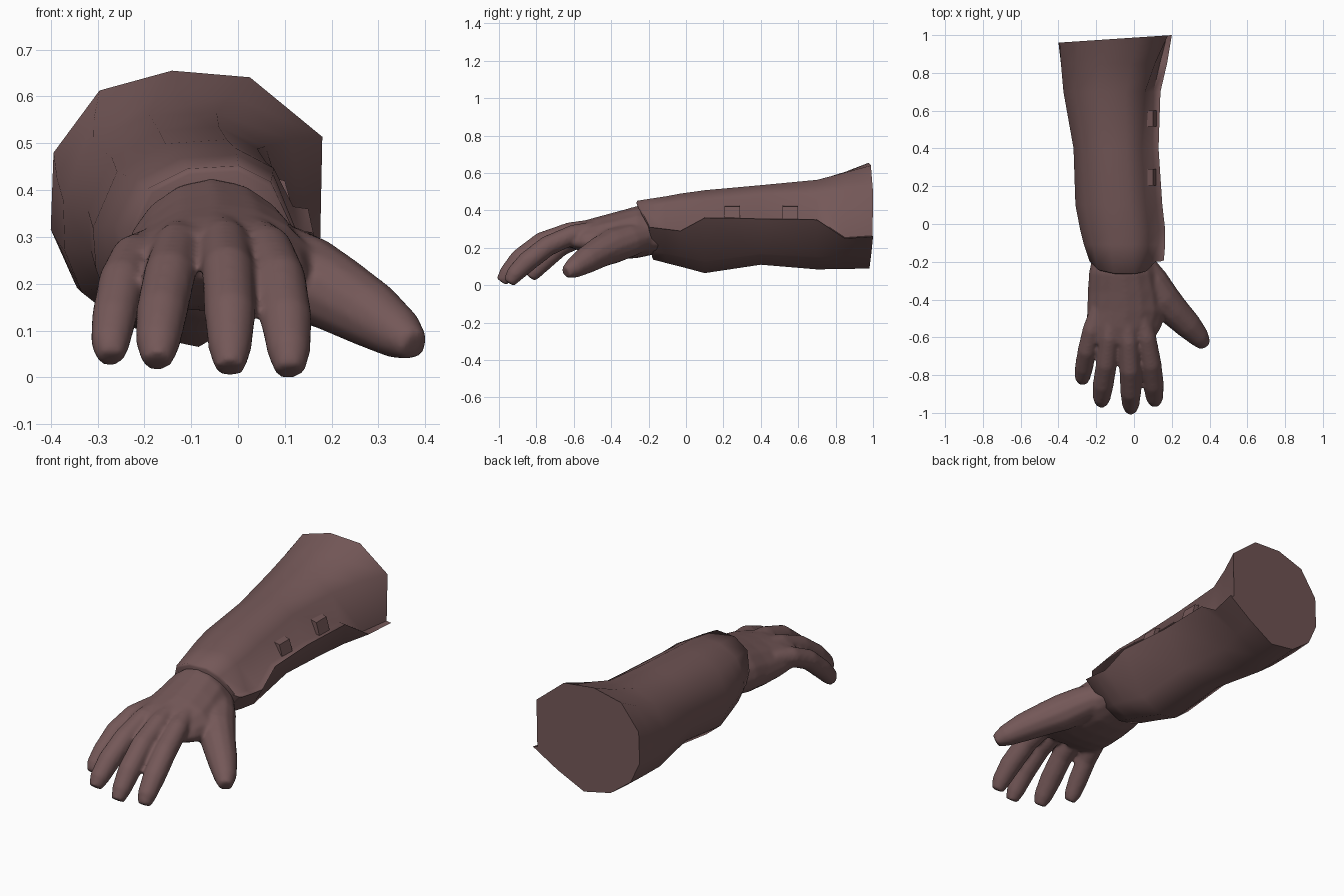
import bpy, bmesh, math
from mathutils import Vector

if "Cube" in bpy.data.objects:
    bpy.data.objects.remove(bpy.data.objects["Cube"])

mat = bpy.data.materials.new("dusty_brown")
mat.diffuse_color = (0.175, 0.097, 0.097, 1)
mat.use_nodes = True
mat.node_tree.nodes["Principled BSDF"].inputs["Base Color"].default_value = mat.diffuse_color


def add_loft(bm, rings):
    """Skin a list of equal-length point rings and cap both ends."""
    loops = [[bm.verts.new(p) for p in ring] for ring in rings]
    n = len(loops[0])
    for a, b in zip(loops, loops[1:]):
        for i in range(n):
            bm.faces.new((a[i], a[(i + 1) % n], b[(i + 1) % n], b[i]))
    bm.faces.new(loops[0])
    bm.faces.new(loops[-1])


def finish(name, bm, angle):
    bmesh.ops.recalc_face_normals(bm, faces=bm.faces)
    me = bpy.data.meshes.new(name)
    bm.to_mesh(me)
    bm.free()
    me.materials.append(mat)
    ob = bpy.data.objects.new(name, me)
    bpy.context.collection.objects.link(ob)
    bpy.ops.object.select_all(action='DESELECT')
    ob.select_set(True)
    bpy.context.view_layer.objects.active = ob
    bpy.ops.object.shade_smooth_by_angle(angle=math.radians(angle))
    return ob


def tube(bm, path, sides=12):
    """Tapered finger; path entries are x, y, z, radius."""
    pts = [Vector(p[:3]) for p in path]
    rings = []
    for i, p in enumerate(pts):
        d = pts[min(i + 1, len(pts) - 1)] - pts[max(i - 1, 0)]
        side = d.cross(Vector((0, 0, 1))).normalized()
        up = side.cross(d).normalized()
        r = path[i][3]
        rings.append([p + r * (math.cos(t) * side + math.sin(t) * up)
                      for t in (2 * math.pi * k / sides for k in range(sides))])
    add_loft(bm, rings)


# Sleeve: faceted rings with an overlapping lower flap along the right side
elbow = [(.95, .5), (.43, .95), (-.13, 1), (-.65, .85), (-.98, .38), (-1, -.2),
         (-.83, -.6), (-.45, -.9), (.05, -1), (.55, -.72)]
forearm = [(.72, .78), (.33, 1), (-.28, .96), (-.76, .69), (-1, .15), (-.97, -.25),
           (-.83, -.6), (-.45, -.9), (.05, -1), (.55, -.72)]
# y, left x, right x, flap x, bottom z, top z, seam z, blend from elbow to forearm
sections = [(1.0, -.40, .195, .20, .09, .655, .26, 0),
            (.85, -.39, .15, .175, .087, .61, .25, .4),
            (.70, -.375, .11, .14, .085, .567, .35, .7),
            (.40, -.32, .10, .13, .11, .535, .355, 1),
            (.10, -.31, .12, .15, .065, .508, .36, 1),
            (-.03, -.285, .135, .165, .10, .49, .29, 1),
            (-.11, -.265, .13, .165, .12, .475, .30, 1),
            (-.175, -.235, .12, .158, .137, .452, .31, 1)]
rings = []
for i, (y, xl, xr, xf, zb, zt, zs, f) in enumerate(sections):
    cx, hw, cz, hh = (xl + xr) / 2, (xr - xl) / 2, (zb + zt) / 2, (zt - zb) / 2
    outline = [(a + (c - a) * f, b + (d - b) * f) for (a, b), (c, d) in zip(elbow, forearm)]
    ring = []
    for x, z in [(xr - .02 + .018 * f, zs + .005)] + [(cx + u * hw, cz + v * hh) for u, v in outline] + [(xf, zs)]:
        yy = y
        if i == 0:                       # slanted elbow end
            yy = y - .04 * (.2 - x) / .6
        elif i == len(sections) - 1:     # cuff reaches further over the wrist
            yy = y - .085 * max(0, (z - cz) / hh) ** .7
        ring.append((x, yy, z))
    rings.append(ring)
# rolled cuff lip
rings.append([(-.06 + (x + .06) * .92, y - .006, .3 + (z - .3) * .92) for x, y, z in rings[-1]])
bm = bmesh.new()
add_loft(bm, rings)
finish("sleeve", bm, 62)

# Small closure tabs along the seam
for k, y in enumerate((.25, .56)):
    bm = bmesh.new()
    add_loft(bm, [[(.06, y + s, .352), (.119, y + s, .352), (.1, y + s, .42), (.06, y + s, .43)]
                  for s in (-.045, .04)])
    finish(f"sleeve_tab_{k + 1}", bm, 30)

# Palm and wrist: y, centre x, half width, bottom z, top z
bm = bmesh.new()
palm = [(-.10, -.065, .14, .18, .40), (-.26, -.055, .185, .145, .425), (-.36, -.045, .20, .14, .397),
        (-.46, -.04, .21, .15, .37), (-.55, -.055, .20, .175, .345), (-.635, -.075, .165, .21, .31)]
rings = []
for y, cx, rx, zb, zt in palm:
    ring = []
    for k in range(16):
        t = 2 * math.pi * k / 16
        ring.append((cx + rx * math.cos(t), y, (zb + zt) / 2 + (zt - zb) / 2 * math.sin(t)
                     - .03 * math.cos(t) ** 2))
    rings.append(ring)
add_loft(bm, rings)

# Fingers, each running back into the palm as a low knuckle ridge
fingers = [
    [(-.185, -.45, .275, .045), (-.222, -.56, .255, .051), (-.248, -.67, .205, .051),
     (-.265, -.76, .125, .049), (-.273, -.81, .072, .043), (-.272, -.833, .040, .030)],
    [(-.115, -.47, .303, .045), (-.130, -.60, .279, .052), (-.146, -.74, .22, .056),
     (-.163, -.85, .138, .056), (-.171, -.92, .072, .048), (-.173, -.952, .032, .032)],
    [(-.04, -.47, .313, .045), (-.028, -.62, .285, .053), (-.022, -.77, .23, .056),
     (-.017, -.89, .138, .056), (-.017, -.955, .062, .047), (-.017, -.987, .018, .032)],
    [(.03, -.46, .303, .045), (.065, -.60, .272, .053), (.09, -.74, .21, .056),
     (.103, -.85, .125, .056), (.109, -.92, .055, .047), (.111, -.947, .012, .032)],
    # thumb
    [(.03, -.20, .27, .07), (.09, -.30, .24, .09), (.145, -.39, .21, .095), (.205, -.455, .18, .085),
     (.285, -.535, .133, .073), (.345, -.60, .092, .056), (.377, -.643, .068, .034)],
]
for path in fingers:
    tube(bm, path)
hand = finish("hand", bm, 60)

# Fuse the hand into one smooth skin
rm = hand.modifiers.new("fuse", 'REMESH')
rm.mode = 'VOXEL'
rm.voxel_size = .009
rm.use_smooth_shade = True
sm = hand.modifiers.new("soften", 'SMOOTH')
sm.factor = .5
sm.iterations = 10
for m in ("fuse", "soften"):
    bpy.ops.object.modifier_apply(modifier=m)
